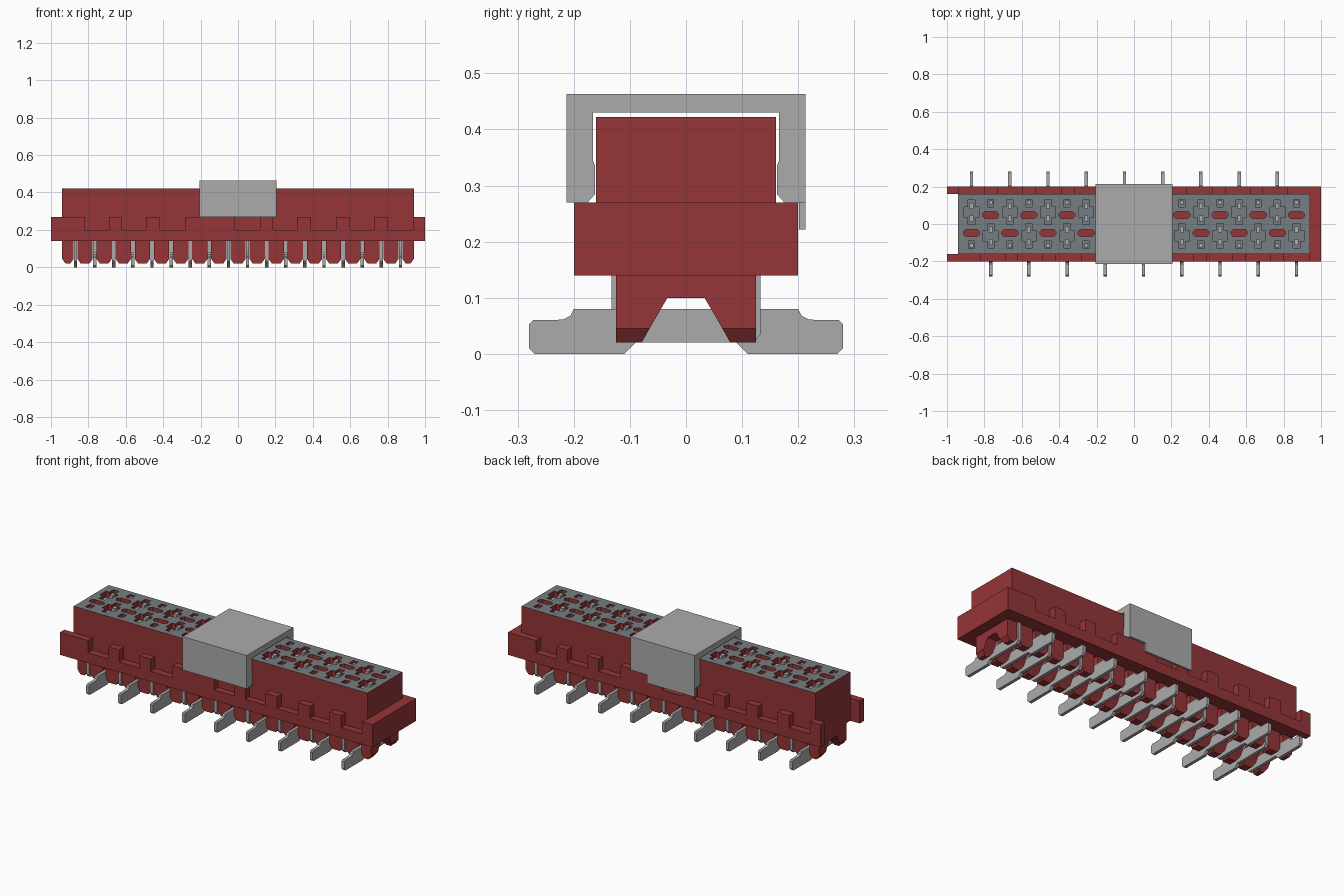
import bpy, bmesh

if "Cube" in bpy.data.objects:
    bpy.data.objects.remove(bpy.data.objects["Cube"], do_unlink=True)


def material(name, colour):
    m = bpy.data.materials.new(name)
    m.use_nodes = True
    m.diffuse_color = (*colour, 1)
    m.node_tree.nodes["Principled BSDF"].inputs["Base Color"].default_value = (*colour, 1)
    return m


red = material("dark red plastic", (0.30, 0.035, 0.038))
metal = material("light grey metal", (0.41, 0.41, 0.41))
plate = material("slate grey", (0.18, 0.205, 0.22))


def prism(bm, pts, axis, a, b, taper=None):
    """Extrude a closed 2D profile along an axis from a to b."""
    def place(p, t):
        return {"x": (t, *p), "y": (p[0], t, p[1]), "z": (*p, t)}[axis]
    lo = [bm.verts.new(place(p, a)) for p in pts]
    hi = [bm.verts.new(place(p, b)) for p in pts]
    bm.faces.new(lo)
    bm.faces.new(hi[::-1])
    for i in range(len(pts)):
        j = (i + 1) % len(pts)
        bm.faces.new((lo[i], hi[i], hi[j], lo[j]))
    if taper:  # pull the lowest edges in along x
        bottom = min(p[1] for p in pts)
        for v in lo + hi:
            if v.co.z < bottom + 0.001:
                v.co.x += taper if v.co.x < (a + b) / 2 else -taper


def rect(x0, y0, x1, y1):
    return [(x0, y0), (x1, y0), (x1, y1), (x0, y1)]


def box(bm, x0, x1, y0, y1, z0, z1):
    prism(bm, rect(x0, y0, x1, y1), "z", z0, z1)


def finish(bm, name, *mats):
    bmesh.ops.recalc_face_normals(bm, faces=bm.faces)
    mesh = bpy.data.meshes.new(name)
    bm.to_mesh(mesh)
    bm.free()
    ob = bpy.data.objects.new(name, mesh)
    bpy.context.collection.objects.link(ob)
    for m in mats:
        mesh.materials.append(m)
    return ob


PITCH = 0.1022
COLUMNS = [(PITCH * (i - 8.5), 1 if i % 2 == 0 else -1) for i in range(18)]

# Main block, with sockets cut into its top
bm = bmesh.new()
box(bm, -0.94, 0.94, -0.16, 0.16, 0.14, 0.422)
body = finish(bm, "main_block", red, plate)

FLOOR = 0.36
bm = bmesh.new()
for x, s in COLUMNS:
    # cross shaped socket
    c, w, l, arm, h = s * 0.062, 0.018, 0.065, 0.04, 0.028
    cross = [(w, -l), (w, -h), (arm, -h), (arm, h), (w, h), (w, l)]
    cross += [(-px, -py) for px, py in cross]
    prism(bm, [(x + px, c + py) for px, py in cross], "z", FLOOR, 0.45)
    # tail hole
    t = -s * 0.11
    box(bm, x - 0.016, x + 0.016, t - 0.02, t + 0.02, FLOOR, 0.45)
    # shallow rounded slot
    c, a, b, k = -s * 0.048, 0.043, 0.019, 0.012
    slot = [(a, -b + k), (a, b - k), (a - k, b), (-a + k, b)]
    slot += [(-px, -py) for px, py in slot]
    prism(bm, [(x + px, c + py) for px, py in slot], "z", 0.40, 0.45)
cutter = finish(bm, "socket_cutter", red)
cutter.hide_render = True
cutter.hide_viewport = True
mod = body.modifiers.new("sockets", "BOOLEAN")
mod.object = cutter
mod.solver = "EXACT"
bpy.context.view_layer.objects.active = body
bpy.ops.object.modifier_apply(modifier=mod.name)
for f in body.data.polygons:
    level = f.center.z
    grey = f.normal.z > 0.9 and (level > 0.415 or abs(level - FLOOR) < 0.005)
    f.material_index = 1 if grey else 0

# Castellated side rails; the back rail is the front one turned half around
bm = bmesh.new()
TABS = [(-1, -0.82), (-0.69, -0.62), (-0.49, -0.42), (-0.28, -0.015),
        (0.117, 0.187), (0.315, 0.39), (0.524, 0.6), (0.727, 0.8), (0.935, 1)]
outline = [(1, 0.14), (-1, 0.14)]
for i, (x0, x1) in enumerate(TABS):
    outline += [] if i == 0 else [(x0, 0.2)]
    outline += [(x0, 0.27), (x1, 0.27)]
    outline += [] if i == len(TABS) - 1 else [(x1, 0.2)]
prism(bm, outline, "y", -0.2, -0.16)
prism(bm, [(-x, z) for x, z in outline], "y", 0.16, 0.2)
finish(bm, "side_rails", red)

# Closed end wall on one end only
bm = bmesh.new()
box(bm, 0.94, 1, -0.16, 0.16, 0.14, 0.27)
finish(bm, "end_wall", red)

# Arched ribs below, between the pins
bm = bmesh.new()
for i in range(-1, 18):
    mid = PITCH * (i - 8)
    x0, x1 = max(mid - 0.041, -0.94), min(mid + 0.041, 0.94)
    arch = [(0.125, 0.14), (0.125, 0.045), (0.065, 0.045), (0.033, 0.1)]
    arch += [(-y, z) for y, z in arch[::-1]]
    prism(bm, arch, "x", x0, x1)
    for s in (-1, 1):
        foot = [(s * y, z) for y, z in
                ((0.125, 0.045), (0.125, 0.02), (0.079, 0.02), (0.065, 0.045))]
        prism(bm, foot, "x", x0, x1, 0.018)
finish(bm, "base_ribs", red)

# Contact pins, with feet alternating front and back
PIN = [(0.28, 0.01), (0.27, 0), (0.11, 0), (0.09, 0.02), (-0.12, 0.02),
       (-0.133, 0.035), (-0.133, 0.14), (-0.09, 0.14), (-0.09, 0.08),
       (0.045, 0.08), (0.045, 0.14), (0.085, 0.14), (0.085, 0.08), (0.2, 0.08),
       (0.206, 0.068), (0.22, 0.061), (0.273, 0.06), (0.28, 0.053)]
bm = bmesh.new()
for x, s in COLUMNS:
    prism(bm, [(s * y, z) for y, z in PIN], "x", x - 0.009, x + 0.009)
finish(bm, "contact_pins", metal)

# Fork tips and tails seen inside the sockets
bm = bmesh.new()
for x, s in COLUMNS:
    for y, half in ((0.03, 0.016), (0.095, 0.016), (-0.115, 0.011)):
        box(bm, x - 0.01, x + 0.01, s * y - half, s * y + half, FLOOR - 0.01, 0.412)
finish(bm, "socket_forks", metal)

# Pick-up clip over the top
bm = bmesh.new()
half = [(0.213, 0.463), (0.213, 0.27), (0.175, 0.27), (0.162, 0.285),
        (0.162, 0.335), (0.166, 0.345), (0.166, 0.43)]
prism(bm, half + [(-y, z) for y, z in half[::-1]], "x", -0.205, 0.205)
box(bm, -0.205, 0.1, 0.201, 0.213, 0.222, 0.27)
finish(bm, "pickup_clip", metal)
